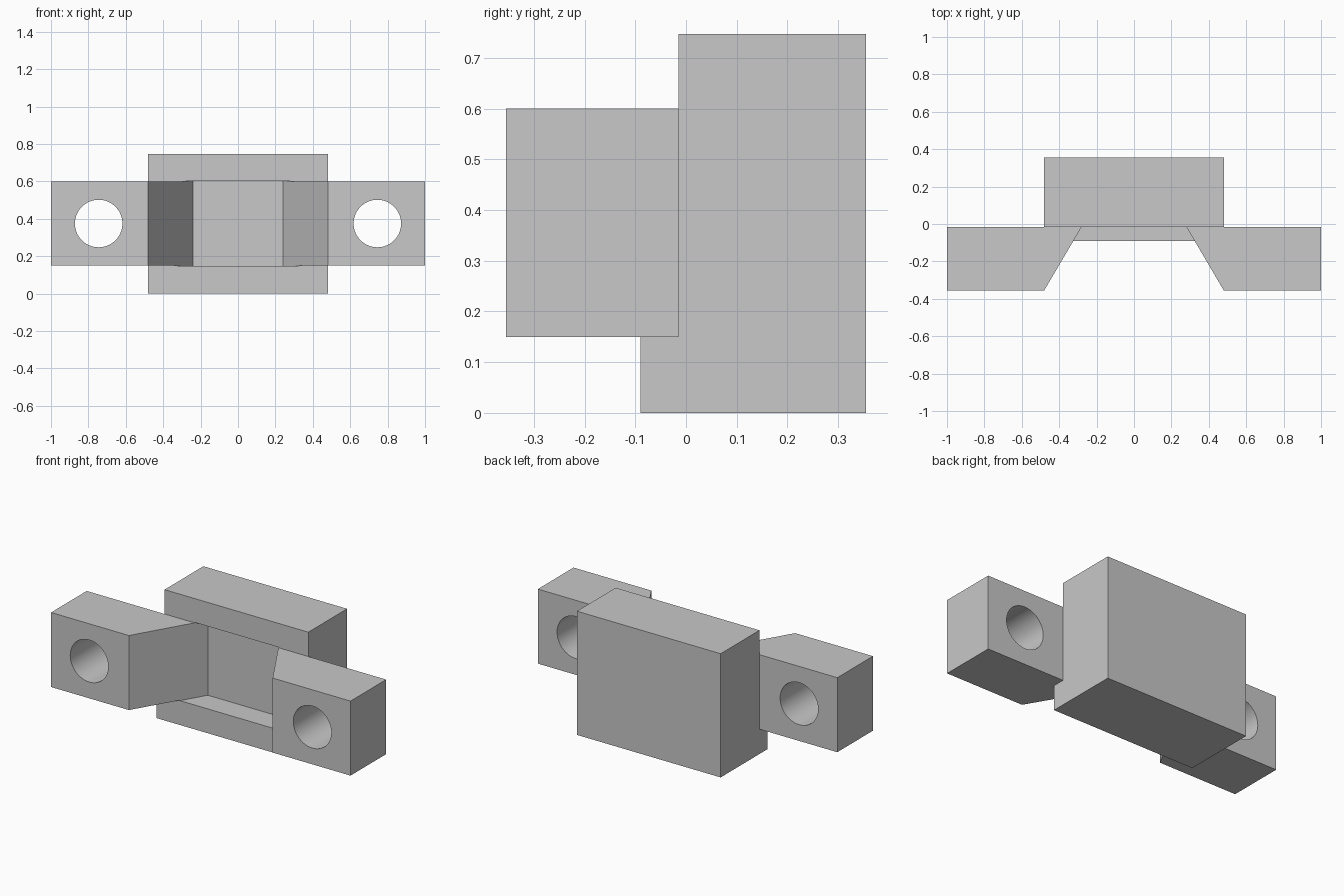
import bpy
import math

if "Cube" in bpy.data.objects:
    bpy.data.objects.remove(bpy.data.objects["Cube"], do_unlink=True)

grey = bpy.data.materials.new("light_grey")
grey.use_nodes = True
colour = (0.58, 0.58, 0.58, 1)
grey.diffuse_color = colour
grey.node_tree.nodes["Principled BSDF"].inputs["Base Color"].default_value = colour


def prism(name, low, high):
    """Closed prism joining two matching rings of points."""
    n = len(low)
    faces = [tuple(range(n))[::-1], tuple(range(n, 2 * n))]
    faces += [(i, (i + 1) % n, n + (i + 1) % n, n + i) for i in range(n)]
    mesh = bpy.data.meshes.new(name)
    mesh.from_pydata(low + high, [], faces)
    mesh.materials.append(grey)
    obj = bpy.data.objects.new(name, mesh)
    bpy.context.collection.objects.link(obj)
    return obj


def plan_prism(name, plan, z0, z1):
    return prism(name, [(x, y, z0) for x, y in plan], [(x, y, z1) for x, y in plan])


def apply_cut(obj, cutter):
    bpy.context.view_layer.objects.active = obj
    mod = obj.modifiers.new("cut", "BOOLEAN")
    mod.operation = "DIFFERENCE"
    mod.solver = "EXACT"
    mod.object = cutter
    bpy.ops.object.modifier_apply(modifier=mod.name)
    bpy.data.objects.remove(cutter, do_unlink=True)


# Main block: side profile with a low front ledge
side = [(-0.09, 0), (0.355, 0), (0.355, 0.747), (-0.015, 0.747), (-0.015, 0.15), (-0.09, 0.15)]
block = prism("main_block", [(-0.48, y, z) for y, z in side], [(0.48, y, z) for y, z in side])

# Tapered pocket in the front of the block
pocket = plan_prism("pocket_cutter", [(-0.48, -0.355), (0.48, -0.355), (0.24, 0.055), (-0.24, 0.055)],
                    0.147, 0.603)
pocket.hide_render = True
apply_cut(block, pocket)

# Side arms with sloped inner faces and round through holes
for name, s in (("left_arm", 1), ("right_arm", -1)):
    plan = [(s, -0.355), (s, -0.015), (s * 0.28, -0.015), (s * 0.48, -0.355)]
    if s > 0:
        plan.reverse()
    else:
        plan = plan[:]
    if sum(a[0] * b[1] - b[0] * a[1] for a, b in zip(plan, plan[1:] + plan[:1])) < 0:
        plan.reverse()
    arm = plan_prism(name, plan, 0.15, 0.6)
    bpy.ops.mesh.primitive_cylinder_add(vertices=64, radius=0.127, depth=1,
                                        location=(s * 0.745, -0.185, 0.375),
                                        rotation=(math.pi / 2, 0, 0))
    hole = bpy.context.object
    hole.hide_render = True
    hole.data.materials.append(grey)
    apply_cut(arm, hole)
    bpy.ops.object.select_all(action="DESELECT")
    arm.select_set(True)
    bpy.context.view_layer.objects.active = arm
    bpy.ops.object.shade_smooth_by_angle(angle=math.radians(30))
